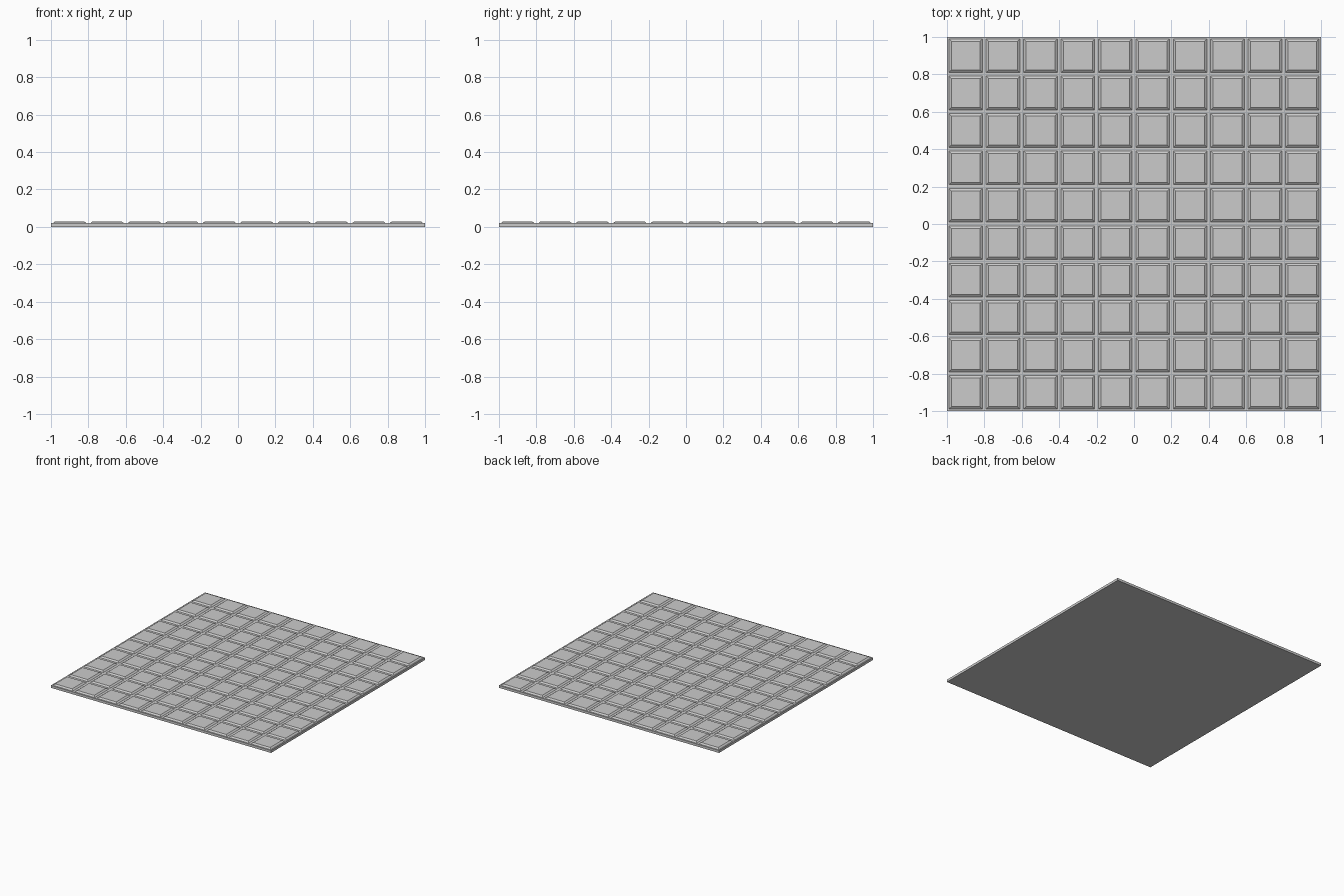
import bpy, bmesh

if "Cube" in bpy.data.objects:
    bpy.data.objects.remove(bpy.data.objects["Cube"])

N, PITCH = 10, 0.2
BASE_TOP, TILE_TOP = 0.02, 0.03
HALF_BOTTOM, HALF_TOP = 0.09, 0.077


def finish(name, bm):
    mesh = bpy.data.meshes.new(name)
    bmesh.ops.recalc_face_normals(bm, faces=bm.faces)
    bm.to_mesh(mesh)
    bm.free()
    obj = bpy.data.objects.new(name, mesh)
    bpy.context.collection.objects.link(obj)
    return obj


# Thin square base slab
bm = bmesh.new()
bmesh.ops.create_cube(bm, size=1)
for v in bm.verts:
    v.co = (v.co.x * 2, v.co.y * 2, (v.co.z + 0.5) * BASE_TOP)
finish("base_slab", bm)

# One raised tile with sloped sides, repeated across the slab
bm = bmesh.new()
bmesh.ops.create_cube(bm, size=2)
start = -1 + PITCH / 2
for v in bm.verts:
    top = v.co.z > 0
    half = HALF_TOP if top else HALF_BOTTOM
    v.co = (start + v.co.x * half, start + v.co.y * half, TILE_TOP if top else BASE_TOP)
bmesh.ops.delete(bm, geom=[f for f in bm.faces if f.calc_center_median().z < BASE_TOP + 1e-4],
                 context='FACES_ONLY')
tiles = finish("floor_tiles", bm)
for axis in range(2):
    arr = tiles.modifiers.new("repeat", 'ARRAY')
    arr.count = N
    arr.use_relative_offset = False
    arr.use_constant_offset = True
    arr.constant_offset_displace = (PITCH, 0, 0) if axis == 0 else (0, PITCH, 0)
